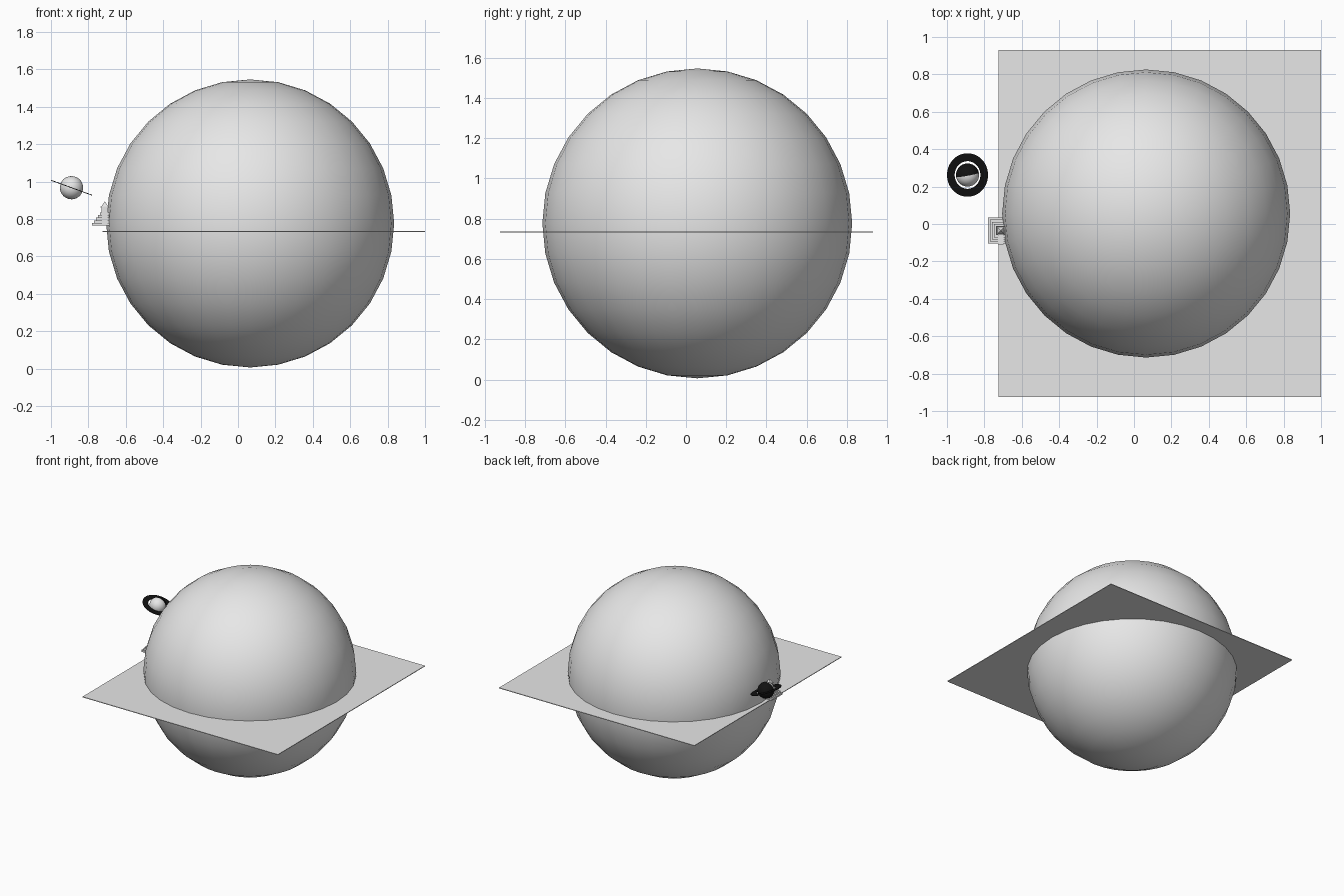
import bpy, math
from mathutils import Matrix, Vector

old = bpy.data.objects.get("Cube")
if old:
    bpy.data.objects.remove(old, do_unlink=True)


def material(name, value):
    m = bpy.data.materials.new(name)
    m.use_nodes = True
    colour = (value, value, value, 1)
    m.diffuse_color = colour
    m.node_tree.nodes["Principled BSDF"].inputs["Base Color"].default_value = colour
    return m


grey = material("light_grey", 0.8)
black = material("black", 0.006)


def finish(name, *mats):
    ob = bpy.context.object
    ob.name = name
    for m in mats:
        ob.data.materials.append(m)
    return ob


def box(name, centre, size):
    bpy.ops.mesh.primitive_cube_add(size=1, location=centre)
    bpy.context.object.scale = size
    return finish(name, grey)


def ball(name, centre, radius, *mats):
    bpy.ops.mesh.primitive_uv_sphere_add(segments=32, ring_count=16, radius=radius, location=centre)
    bpy.ops.object.shade_smooth()
    return finish(name, *mats)


# Large globe and the thin sheet cutting through it
ball("globe", (0.065, 0.056, 0.776), 0.77, grey)
box("ground_sheet", (0.1375, 0.0025, 0.733), (1.725, 1.855, 0.005))

# Small ringed planet: light front half, black back half
centre = Vector((-0.89, 0.262, 0.967))
tilt = Matrix.Rotation(math.radians(20), 4, 'Y')
planet = ball("small_planet", centre, 0.062, grey, black)
for face in planet.data.polygons:
    face.material_index = int(face.center.y > 0)
planet.rotation_euler = (tilt @ Matrix.Rotation(math.radians(11.25), 4, 'Z')).to_euler()

# Flat ring: a circle extruded outwards by a screwed radial profile
mesh = bpy.data.meshes.new("planet_ring")
profile = [(0.074, 0, -0.002), (0.116, 0, -0.002), (0.116, 0, 0.002), (0.074, 0, 0.002)]
mesh.from_pydata(profile, [(0, 1), (1, 2), (2, 3), (3, 0)], [])
ring = bpy.data.objects.new("planet_ring", mesh)
bpy.context.collection.objects.link(ring)
mesh.materials.append(black)
screw = ring.modifiers.new("spin", 'SCREW')
screw.steps = screw.render_steps = 48
screw.use_merge_vertices = True
screw.use_normal_calculate = True
screw.use_smooth_shade = False
ring.location = centre
ring.rotation_euler = tilt.to_euler()

# Stepped temple, half sunk into the side of the globe
tx, ty, base = -0.712, -0.035, 0.765
tiers, rise = 5, 0.014
for i in range(tiers):
    width = 0.138 - i * 0.022
    box(f"temple_tier_{i + 1}", (tx, ty, base + rise * (i + 0.5)), (width, width, rise))

# Front stairs
steps = 10
for i in range(steps):
    height = rise * tiers * (i + 1) / steps
    depth = 0.075 - i * 0.0055
    box(f"temple_step_{i + 1}", (tx, ty - depth / 2, base + height / 2), (0.028, depth, height))

# Shrine, cornice and pointed roof
top = base + rise * tiers
box("shrine", (tx, ty, top + 0.014), (0.036, 0.036, 0.028))
box("shrine_cornice", (tx, ty, top + 0.03), (0.044, 0.044, 0.005))
bpy.ops.mesh.primitive_cone_add(vertices=4, radius1=0.026, radius2=0, depth=0.028,
                                location=(tx, ty, top + 0.046), rotation=(0, 0, math.pi / 4))
finish("shrine_roof", grey)
